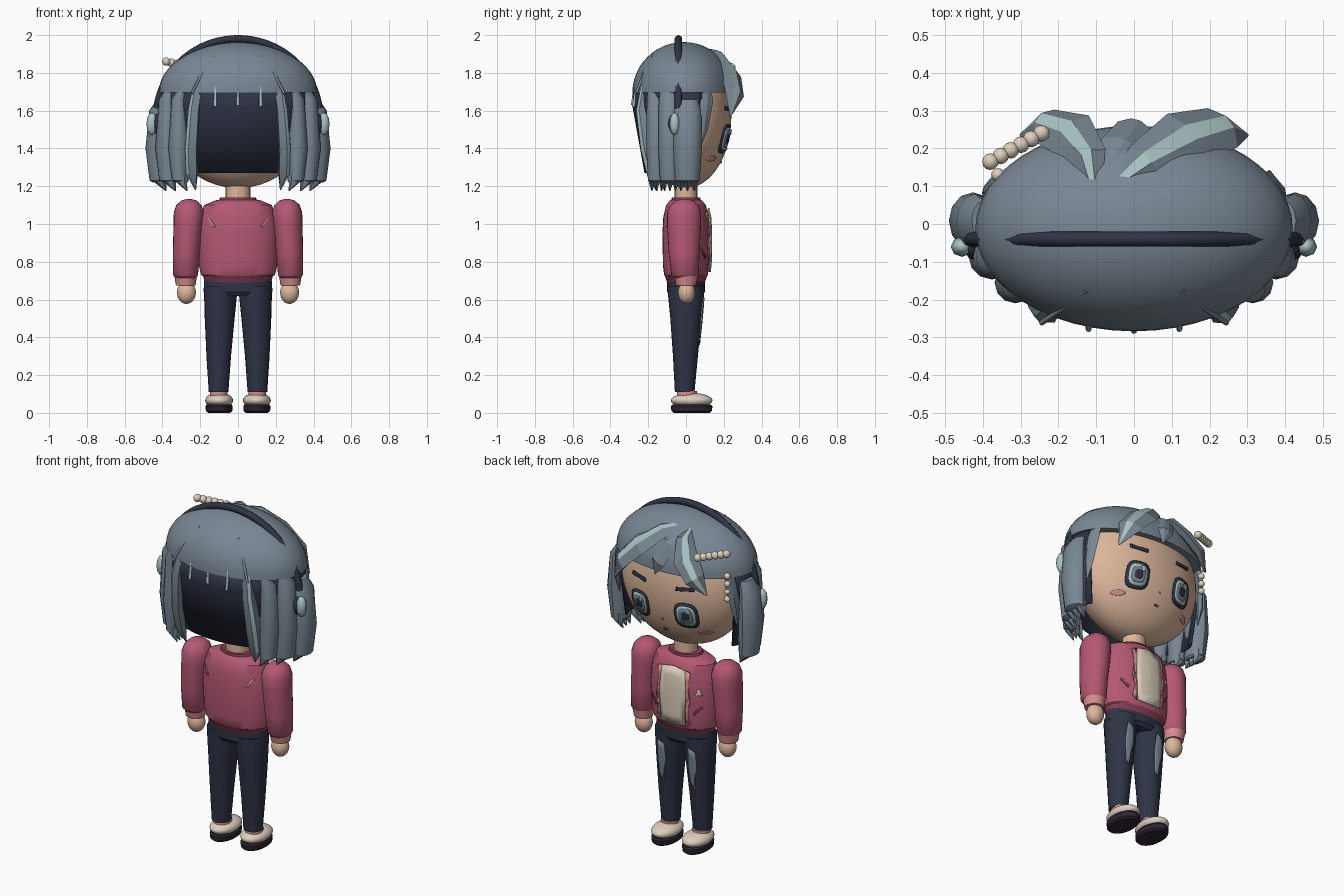
import bpy, bmesh, math
from mathutils import Vector
from mathutils.bvhtree import BVHTree

if "Cube" in bpy.data.objects:
    bpy.data.objects.remove(bpy.data.objects["Cube"])


def material(name, *rgb):
    m = bpy.data.materials.new(name)
    m.use_nodes = True
    m.diffuse_color = (*rgb, 1)
    m.node_tree.nodes["Principled BSDF"].inputs["Base Color"].default_value = (*rgb, 1)
    return m


HAIR = material("slate hair", .19, .24, .29)
PALE = material("pale teal", .40, .54, .54)
NAVY = material("navy", .028, .034, .06)
SKIN = material("skin", .72, .47, .33)
ROSE = material("rose jacket", .46, .10, .17)
BLUSH = material("light pink", .68, .26, .27)
CREAM = material("cream", .72, .63, .51)
SOLE = material("dark plum", .028, .018, .034)
WINE = material("wine trim", .24, .05, .09)


def finish(name, bm, *mats, angle=35, fix=True):
    if fix:
        bmesh.ops.recalc_face_normals(bm, faces=bm.faces)
    me = bpy.data.meshes.new(name)
    bm.to_mesh(me)
    bm.free()
    for m in mats:
        me.materials.append(m)
    ob = bpy.data.objects.new(name, me)
    bpy.context.collection.objects.link(ob)
    bpy.ops.object.select_all(action='DESELECT')
    ob.select_set(True)
    bpy.context.view_layer.objects.active = ob
    bpy.ops.object.shade_smooth_by_angle(angle=math.radians(angle))
    return ob


def bridge(bm, rings, closed=True):
    """Skin a list of equal point rings and cap both ends."""
    vs = [[bm.verts.new(p) for p in r] for r in rings]
    n = len(vs[0])
    faces = [[bm.faces.new((a[i], a[(i + 1) % n], b[(i + 1) % n], b[i]))
              for i in range(n if closed else n - 1)] for a, b in zip(vs, vs[1:])]
    if closed:
        bm.faces.new(vs[0])
        bm.faces.new(vs[-1])
    return faces


def loft(name, rings, *mats, n=24, rule=None, angle=35):
    """Stack of horizontal ellipses: (z, cx, cy, rx, ry)."""
    bm = bmesh.new()
    bridge(bm, [[(cx + rx * math.cos(t * math.tau / n), cy + ry * math.sin(t * math.tau / n), z)
                 for t in range(n)] for z, cx, cy, rx, ry in rings])
    if rule:
        for f in bm.faces:
            f.material_index = rule(f.calc_center_median())
    return finish(name, bm, *mats, angle=angle)


def ball(name, c, r, mat, u=24, v=16):
    bm = bmesh.new()
    bmesh.ops.create_uvsphere(bm, u_segments=u, v_segments=v, radius=1)
    for p in bm.verts:
        p.co = Vector(c) + Vector(a * b for a, b in zip(p.co, r))
    return finish(name, bm, mat, angle=60)


def blade(name, path, t, stripe=False, mat=HAIR):
    """Faceted lock of hair along (x, y, z, half width), facing away from the head."""
    bm = bmesh.new()
    pts = [Vector(p[:3]) for p in path]
    rings = []
    for i, p in enumerate(pts):
        along = pts[min(i + 1, len(pts) - 1)] - pts[max(i - 1, 0)]
        out = (p - Vector((0, 0, 1.55))).normalized()
        side = along.cross(out).normalized()
        up = side.cross(along).normalized()
        w = path[i][3]
        k = t * min(1, w / .03)
        rings.append([p + side * w * a + up * k * b for a, b in
                      ((1, 0), (.35, 1), (-.25, 1), (-1, 0), (-.5, -1), (.5, -1))])
    for row in bridge(bm, rings):
        row[1].material_index = int(stripe)
    return finish(name, bm, mat, PALE, angle=20)


def plate(name, on, pts, mat, lift=.006, way=1):
    """Thin patch of (x, z) outline laid on the front (+y) or back of another part."""
    bm0 = bmesh.new()
    bm0.from_mesh(on.data)
    tree = BVHTree.FromBMesh(bm0)
    bm0.free()

    def drop(x, z):
        hit = tree.ray_cast(Vector((x, 2 * way, z)), Vector((0, -way, 0)))[0]
        return (x, (hit.y if hit else 0) + lift * way, z)
    cx, cz = (sum(p[i] for p in pts) / len(pts) for i in (0, 1))
    bm = bmesh.new()
    bridge_rings = [[drop(cx + (x - cx) * f, cz + (z - cz) * f) for x, z in pts]
                    for f in (.02, .35, .7, 1)]
    bridge(bm, bridge_rings)
    bm.faces.ensure_lookup_table()
    bmesh.ops.delete(bm, geom=[bm.faces[-1]], context='FACES_ONLY')
    bm.normal_update()
    if sum(f.normal.y * way for f in bm.faces) < 0:
        bmesh.ops.reverse_faces(bm, faces=bm.faces)
    ob = finish(name, bm, mat, fix=False)
    s = ob.modifiers.new("thickness", 'SOLIDIFY')
    s.thickness, s.offset = .007, -1
    return ob


def rod(name, pts, r, mat):
    cu = bpy.data.curves.new(name, 'CURVE')
    cu.dimensions, cu.bevel_depth, cu.bevel_resolution, cu.use_fill_caps = '3D', r, 2, True
    sp = cu.splines.new('POLY')
    sp.points.add(len(pts) - 1)
    for q, p in zip(sp.points, pts):
        q.co = (*p, 1)
    cu.materials.append(mat)
    ob = bpy.data.objects.new(name, cu)
    bpy.context.collection.objects.link(ob)


def rounded(cx, cz, w, h, n=16, e=.65):
    def pw(v):
        return math.copysign(abs(v) ** e, v)
    return [(cx + w * pw(math.cos(i * math.tau / n)), cz + h * pw(math.sin(i * math.tau / n)))
            for i in range(n)]


# Head, neck and hair cap
head = ball("head", (0, 0, 1.57), (.385, .24, .38), SKIN, 48, 32)
loft("neck", [(1.08, 0, 0, .065, .06), (1.22, 0, 0, .065, .06)], SKIN)
dome = [i * math.pi / 24 for i in range(12)] + [1.555]
loft("hair_cap", [(1.695 + .268 * math.sin(a), 0, -.012, .42 * math.cos(a), .272 * math.cos(a))
                  for a in dome], HAIR, n=48)

# Dark inner hair shell, open at the face
bm = bmesh.new()
arc = [math.radians(-199 + i * 218 / 32) for i in range(33)]
bridge(bm, [[(rx * math.cos(a), ry * math.sin(a) - .005, z) for a in arc]
            for z, rx, ry in ((1.71, .405, .275), (1.62, .405, .278), (1.27, .37, .215))], False)
shell = finish("inner_hair", bm, NAVY)
s = shell.modifiers.new("thickness", 'SOLIDIFY')
s.thickness = .012

# Face details
for s in (-1, 1):
    x = s * .15
    for part, f, mat, lift in (("rim", 1, NAVY, .008), ("white", .78, PALE, .011),
                               ("iris", .58, HAIR, .014), ("pupil", .3, NAVY, .017)):
        plate("eye_" + part, head, rounded(x, 1.45, .066 * f, .078 * f), mat, lift)
    plate("eye_glint", head, rounded(x - .02, 1.485, .013, .016, 8), PALE, .02)
    plate("eyebrow", head, [(s * .10, 1.595), (s * .20, 1.605), (s * .20, 1.625), (s * .10, 1.615)],
          NAVY, .008)
    plate("cheek", head, rounded(s * .225, 1.345, .034, .014, 12, 1), BLUSH)
plate("mouth", head, rounded(0, 1.325, .014, .006, 8), WINE)
plate("nose", head, rounded(0, 1.395, .006, .006, 6), BLUSH)

# Side hair, mirrored
for s in (-1, 1):
    for i, (x, y, rx, ry, top) in enumerate(((.422, .008, .064, .076, 1.66),
                                             (.372, -.085, .062, .062, 1.72),
                                             (.31, -.155, .055, .055, 1.72))):
        loft("side_lock_%d" % (i + 1),
             [(top, s * (x - .025), y * 1.05, rx * .5, ry * .7), (top - .06, s * x, y, rx * .75, ry * .95),
              (1.4, s * (x + .004), y, rx, ry), (1.23, s * (x - .005), y, rx * .8, ry * .85),
              (1.22, s * (x - .01), y, rx * .6, ry * .65)], HAIR, n=12)
        for k in (-1, 0, 1):
            loft("lock_tip", [(1.26, s * (x - .01), y + k * ry * .5, rx * .6, ry * .35),
                              (1.22, s * (x - .012), y + k * ry * .5, rx * .5, ry * .3),
                              (1.175, s * (x - .04), y + k * ry * .45, .003, .003)], HAIR, n=6, angle=20)
    blade("back_lock", [(s * .215, -.215, 1.72, .028), (s * .235, -.235, 1.6, .036),
                        (s * .25, -.21, 1.4, .042), (s * .245, -.18, 1.27, .038),
                        (s * .225, -.16, 1.18, .003)], .028, True)
    # Loose wisps
    rod("long_wisp", [(s * .125, -.175, 1.89), (s * .19, -.225, 1.8), (s * .245, -.262, 1.69)], .007, HAIR)
    rod("short_wisp", [(s * .12, -.262, 1.73), (s * .12, -.278, 1.62)], .008, PALE)
    ball("hair_pin", (s * .25, -.155, 1.83), (.011, .014, .02), HAIR, 8, 6)
    # Headphone cups
    ball("ear_cup", (s * .425, -.055, 1.53), (.025, .04, .055), NAVY, 12, 8)
    ball("ear_gem", (s * .455, -.06, 1.53), (.03, .027, .06), PALE, 8, 6)
rod("centre_wisp", [(0, -.27, 1.73), (0, -.283, 1.63)], .008, PALE)

# Fringe swept from an off-centre parting
blade("fringe_left", [(-.09, .07, 1.925, .012), (.03, .165, 1.89, .06), (.14, .23, 1.805, .085),
                      (.235, .255, 1.70, .07), (.30, .235, 1.57, .004)], .028, True)
blade("fringe_right", [(-.10, .07, 1.92, .012), (-.12, .175, 1.88, .05), (-.17, .24, 1.79, .07),
                       (-.24, .262, 1.71, .055), (-.30, .235, 1.62, .004)], .026, True)
blade("fringe_middle", [(-.09, .12, 1.91, .012), (-.04, .215, 1.84, .05), (0, .262, 1.75, .045),
                        (.02, .262, 1.67, .003)], .016)
for s in (-1, 1):
    blade("temple_lock", [(s * .34, .10, 1.76, .03), (s * .37, .10, 1.65, .045),
                          (s * .385, .085, 1.5, .03), (s * .385, .07, 1.4, .003)], .016)

# Headband and bead clips
rod("headband", [(.432 * math.cos(a), -.04, 1.56 + .42 * math.sin(a))
                 for a in (math.radians(7 + i * 166 / 48) for i in range(49))], .02, NAVY)
for i in range(6):
    f = i / 5
    ball("clip_bead", (-.245 - .135 * f, .24 - .075 * f, 1.83 + .03 * f), (.022,) * 3, CREAM, 12, 8)
for i in range(4):
    ball("hanging_bead", (-.36, .13, 1.71 - .045 * i), (.018,) * 3, CREAM, 12, 8)

# Jacket
jacket = loft("jacket", [(.69, 0, 0, .175, .10), (.725, 0, 0, .185, .112), (.73, 0, 0, .195, .116),
                         (.78, 0, 0, .208, .122), (.95, 0, 0, .21, .125), (1.04, 0, 0, .20, .12),
                         (1.10, 0, 0, .18, .105), (1.125, 0, 0, .12, .085), (1.13, 0, 0, .09, .07)],
              ROSE, WINE, n=32, rule=lambda c: int(c.z < .727))
loft("collar", [(1.115, 0, 0, .105, .08), (1.14, 0, 0, .095, .075)], WINE)
plate("shirt", jacket, [(-.075, .75), (0, .745), (.075, .75), (.085, .92), (.075, 1.07), (0, 1.085),
                        (-.075, 1.07), (-.085, .92)], CREAM, .014)
for s in (-1, 1):
    plate("jacket_edge", jacket, [(s * x, z) for x, z in ((.08, .75), (.105, .77), (.095, .83), (.11, .9),
                                  (.098, .97), (.105, 1.06), (.075, 1.07), (.084, .92))], BLUSH, .012)
    plate("back_mark", jacket, [(s * x, z) for x, z in ((.165, 1.03), (.15, 1.03), (.12, .985), (.135, .985))],
          BLUSH, way=-1)
    plate("pocket_slit", jacket, [(s * x, z) for x, z in ((.12, .83), (.16, .87), (.165, .86), (.125, .815))],
          WINE)
plate("badge", jacket, [(-.13, .935), (-.165, .935), (-.148, .975)], CREAM)

# Arms and legs, mirrored
for s in (-1, 1):
    loft("sleeve", [(.715, s * .275, -.005, .055, .06), (.73, s * .278, -.005, .066, .072),
                    (.85, s * .273, -.01, .072, .082), (1.0, s * .263, -.01, .078, .09),
                    (1.06, s * .26, -.01, .08, .09), (1.10, s * .26, -.008, .067, .075),
                    (1.125, s * .26, -.006, .04, .045), (1.133, s * .26, -.005, .008, .01)], ROSE, angle=60)
    loft("cuff", [(.675, s * .277, 0, .052, .052), (.725, s * .277, 0, .06, .062)], BLUSH)
    ball("hand", (s * .273, .003, .637), (.05, .045, .06), SKIN)
    leg = loft("trouser_leg", [(.11, s * .103, -.007, .052, .052), (.3, s * .102, -.003, .065, .066),
                               (.5, s * .097, 0, .079, .083), (.64, s * .092, 0, .088, .097),
                               (.67, s * .09, 0, .088, .097)], NAVY)
    plate("knee_patch", leg, [(s * .10 + x, z) for x, z in ((-.022, .59), (.02, .61), (.027, .5), (.018, .39),
                              (-.005, .36), (-.012, .44), (-.027, .49))], HAIR)
    loft("sock", [(.07, s * .102, .005, .05, .055), (.115, s * .102, .005, .046, .052)], BLUSH)
    ball("shoe", (s * .1, .03, .066), (.074, .11, .04), CREAM)
    loft("shoe_sole", [(0, s * .1, .03, .058, .095), (.01, s * .1, .03, .07, .107),
                       (.035, s * .1, .03, .072, .11), (.045, s * .1, .03, .066, .102)], SOLE)
loft("trouser_hips", [(.62, 0, 0, .165, .085), (.64, 0, 0, .182, .1), (.70, 0, 0, .18, .1)], NAVY, n=32)
